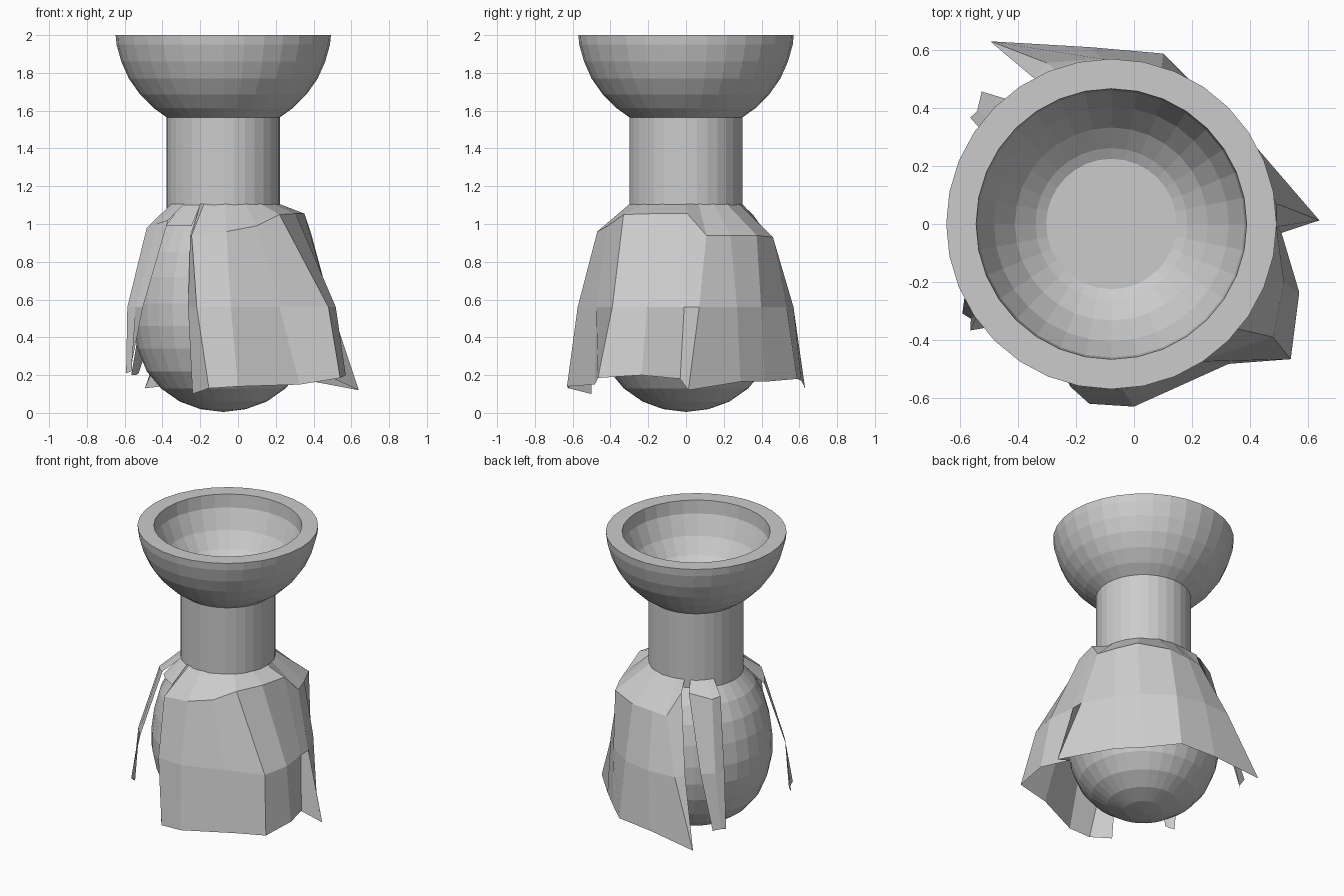
import bpy, bmesh, math

AX = -0.078   # x of the vessel's axis
SEG = 32

grey = bpy.data.materials.new("plain grey")
grey.diffuse_color = (0.6, 0.6, 0.6, 1)


def finish(bm, name):
    bmesh.ops.recalc_face_normals(bm, faces=bm.faces)
    me = bpy.data.meshes.new(name)
    bm.to_mesh(me)
    bm.free()
    me.materials.append(grey)
    ob = bpy.data.objects.new(name, me)
    ob.location.x = AX
    bpy.context.collection.objects.link(ob)
    return ob


def polar(r, deg, z):
    a = math.radians(deg)
    return (r * math.cos(a), r * math.sin(a), z)


def lathe(name, profile):
    """Turn a list of (radius, z) around the axis; radius 0 makes a pole."""
    bm = bmesh.new()
    rings = []
    for r, z in profile:
        n = 1 if r == 0 else SEG
        rings.append([bm.verts.new(polar(r, 360 * i / SEG, z)) for i in range(n)])
    for lo, hi in zip(rings, rings[1:]):
        for i in range(SEG):
            j = (i + 1) % SEG
            quad = [lo[i % len(lo)], lo[j % len(lo)], hi[j % len(hi)], hi[i % len(hi)]]
            bm.faces.new(list(dict.fromkeys(quad)))
    return finish(bm, name)


def cloth(name, columns):
    """Each column: shoulder angle, r, z, mid angle, r, hem angle, r, z."""
    bm = bmesh.new()
    cols = []
    for sa, sr, sz, ma, mr, ha, hr, hz in columns:
        pts = [polar(0.3, sa, 1.105), polar(sr, sa, sz),
               polar(mr, ma, 0.56), polar(hr, ha, hz)]
        cols.append([bm.verts.new(p) for p in pts])
    for a, b in zip(cols, cols[1:]):
        for k in range(3):
            bm.faces.new((a[k], a[k + 1], b[k + 1], b[k]))
    return finish(bm, name)


# rounded lower body
lathe("lower_bulb", [(0, .005), (.12, .02), (.23, .06), (.33, .13), (.405, .22),
                     (.455, .34), (.48, .46), (.483, .58), (.465, .72),
                     (.43, .85), (.375, .96), (.3, 1.05)])

# straight neck
lathe("neck", [(0, 0.95), (.3, 0.95), (.3, 1.58), (0, 1.58)])

# thick-walled open bowl with a flat floor
lathe("upper_bowl", [(0, 1.565), (.3, 1.565), (.37, 1.615), (.44, 1.685),
                     (.5, 1.77), (.54, 1.86), (.565, 1.95), (.57, 2.0),
                     (.467, 2.0), (.46, 1.91), (.405, 1.78), (.333, 1.68),
                     (.262, 1.62), (.225, 1.60), (0, 1.60)])

# large hanging skirt: front, right and back
tip = (373, .48, .94, 367, .575, 361, .718, .12)
cloth("skirt_front_right", [
    (246, .43, .94, 249, .52, 252, .527, .10),
    (250, .49, .94, 256, .58, 263, .625, .13),
    (272, .47, .96, 274, .575, 277, .635, .14),
    (293, .45, .99, 302, .56, 310, .63, .15),
    (312, .445, 1.05, 325, .68, 323, .775, .185),
    (336, .42, 1.055, 341, .63, 340, .69, .20),
    (361, .43, 1.055, 359, .57, 357, .588, .18),
    tip])
cloth("skirt_back", [
    tip,
    (389, .485, .94, 390, .54, 391, .56, .165),
    (406, .52, .94, 408, .535, 410, .545, .165),
    (430, .49, .93, 432, .56, 433, .615, .18),
    (448, .46, .92, 453, .57, 457, .615, .17),
    (461, .46, .91, 472, .60, 483.4, .755, .13),
    (471, .38, 1.05, 478, .57, 483.4, .748, .14)])

# narrow strips on the left side
cloth("strip_back_left", [
    (118, .38, 1.05, 128, .535, 134.4, .64, .21),
    (139, .42, 1.02, 138, .54, 140, .605, .20),
    (147, .41, 1.03, 145, .52, 143, .61, .20)])
cloth("strip_front_left", [
    (203, .44, .98, 207, .57, 211, .60, .21),
    (215, .43, 1.0, 214, .56, 214, .585, .22),
    (226, .42, 1.02, 220, .555, 217, .61, .25)])

# short collar joining the front strip and the skirt
bm = bmesh.new()
pairs = [[bm.verts.new(polar(.3, a, 1.10)), bm.verts.new(polar(.41, a, .99))]
         for a in range(222, 250, 8)]
for a, b in zip(pairs, pairs[1:]):
    bm.faces.new((a[0], a[1], b[1], b[0]))
finish(bm, "collar")
